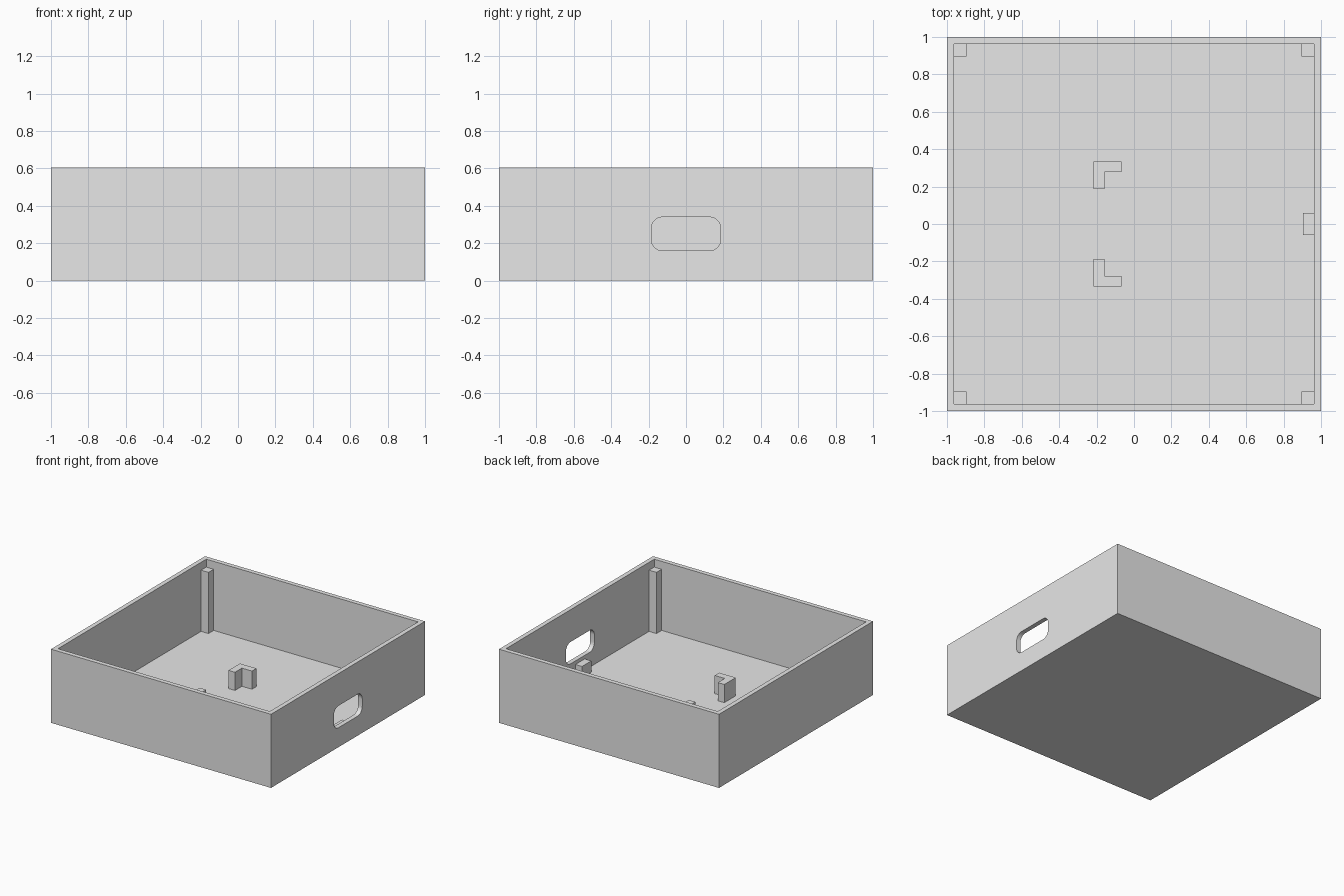
import bpy, bmesh, math

if "Cube" in bpy.data.objects:
    bpy.data.objects.remove(bpy.data.objects["Cube"])

H = 0.605        # tray height
WALL = 0.0375    # wall and floor thickness
INNER = 1 - WALL
SINK = 0.01      # how far fittings are embedded in floor and walls

grey = bpy.data.materials.new("light_grey")
grey.diffuse_color = (0.8, 0.8, 0.8, 1)
grey.use_nodes = True
grey.node_tree.nodes["Principled BSDF"].inputs["Base Color"].default_value = grey.diffuse_color


def prism(name, outline, depth):
    """Extrude a closed outline of 3D points along the depth vector."""
    bm = bmesh.new()
    face = bm.faces.new([bm.verts.new(p) for p in outline])
    ext = bmesh.ops.extrude_face_region(bm, geom=[face])
    verts = [g for g in ext["geom"] if isinstance(g, bmesh.types.BMVert)]
    bmesh.ops.translate(bm, verts=verts, vec=depth)
    bmesh.ops.recalc_face_normals(bm, faces=bm.faces)
    mesh = bpy.data.meshes.new(name)
    bm.to_mesh(mesh)
    bm.free()
    mesh.materials.append(grey)
    obj = bpy.data.objects.new(name, mesh)
    bpy.context.collection.objects.link(obj)
    return obj


def block(name, x0, x1, y0, y1, z0, z1):
    pts = [(x0, y0, z0), (x1, y0, z0), (x1, y1, z0), (x0, y1, z0)]
    return prism(name, pts, (0, 0, z1 - z0))


def cut(target, cutter):
    mod = target.modifiers.new("cut", 'BOOLEAN')
    mod.operation = 'DIFFERENCE'
    mod.solver = 'EXACT'
    mod.object = cutter
    bpy.context.view_layer.objects.active = target
    bpy.ops.object.modifier_apply(modifier=mod.name)
    bpy.data.objects.remove(cutter)


# Open tray
tray = block("tray", -1, 1, -1, 1, 0, H)
cut(tray, block("cavity_cutter", -INNER, INNER, -INNER, INNER, WALL, H + 0.2))

# Rounded opening in the right wall
HALF_Y, Z0, Z1, R, STEPS = 0.185, 0.16, 0.34, 0.06, 8
outline = []
corners = [(HALF_Y - R, Z1 - R), (-HALF_Y + R, Z1 - R),
           (-HALF_Y + R, Z0 + R), (HALF_Y - R, Z0 + R)]
for i, (cy, cz) in enumerate(corners):
    for s in range(STEPS + 1):
        a = (i + s / STEPS) * math.pi / 2
        outline.append((0.9, cy + R * math.cos(a), cz + R * math.sin(a)))
cut(tray, prism("opening_cutter", outline, (0.2, 0, 0)))
tray.select_set(True)
bpy.ops.object.shade_smooth_by_angle(angle=math.radians(30))

# Corner posts
for sx, nx in ((-1, "left"), (1, "right")):
    for sy, ny in ((-1, "front"), (1, "back")):
        xs = sorted((sx * 0.895, sx * (INNER + SINK)))
        ys = sorted((sy * 0.895, sy * (INNER + SINK)))
        block(f"corner_post_{ny}_{nx}", *xs, *ys, WALL - SINK, 0.54)

# Mirrored L-shaped brackets on the floor
L_SHAPE = [(-0.217, 0.187), (-0.158, 0.187), (-0.158, 0.277),
           (-0.067, 0.277), (-0.067, 0.335), (-0.217, 0.335)]
for s, side in ((-1, "front"), (1, "back")):
    prism(f"bracket_{side}", [(x, s * y, WALL - SINK) for x, y in L_SHAPE],
          (0, 0, 0.187 - WALL + SINK))

# Stop block below the opening
block("stop_block", 0.903, INNER + SINK, -0.06, 0.06, WALL - SINK, 0.13)
